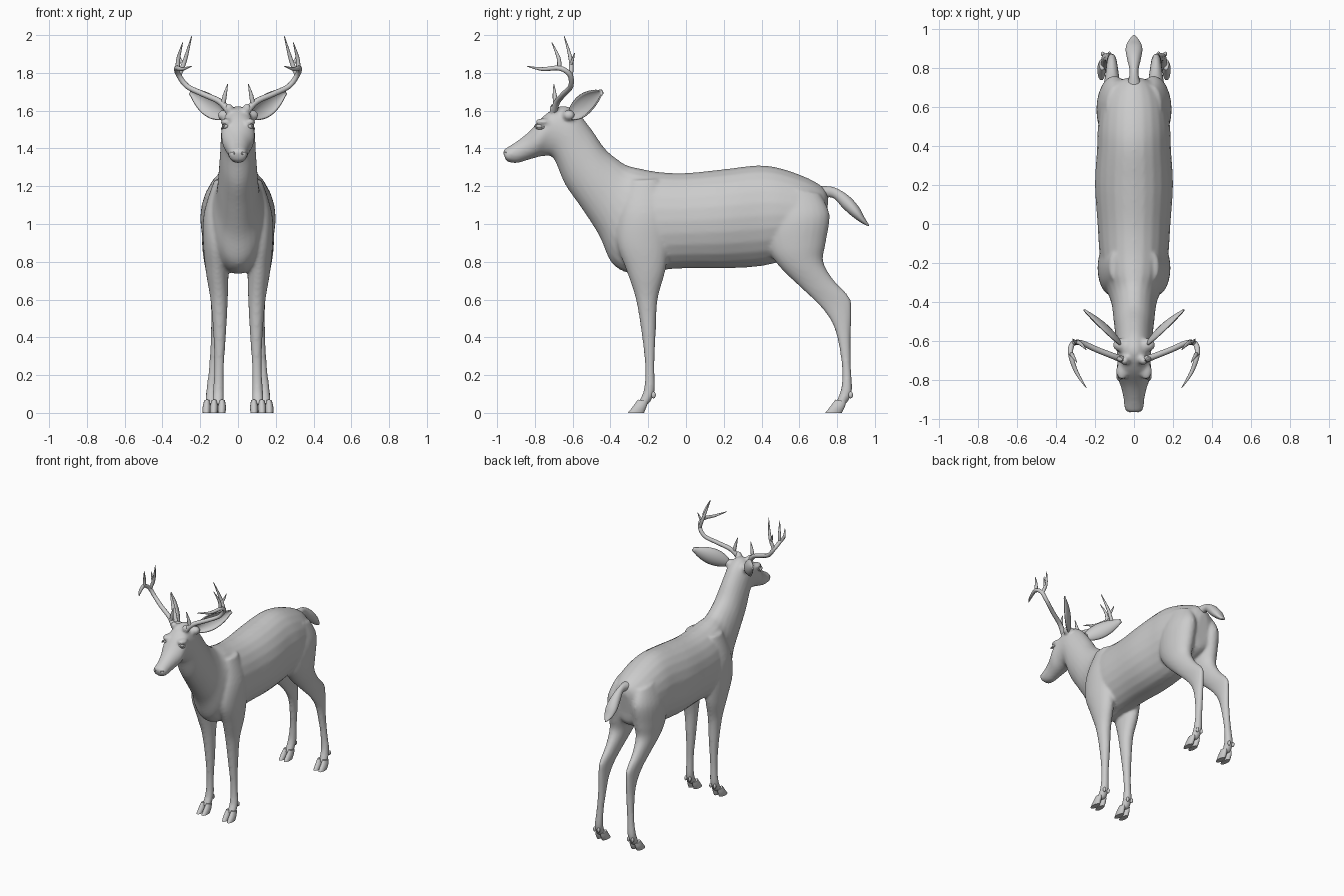
import bpy
import bmesh
import math
from mathutils import Vector, Matrix

if "Cube" in bpy.data.objects:
    bpy.data.objects.remove(bpy.data.objects["Cube"])

grey = bpy.data.materials.new("plain grey")
grey.use_nodes = True
tone = (0.6, 0.6, 0.6, 1)
grey.diffuse_color = tone
grey.node_tree.nodes["Principled BSDF"].inputs["Base Color"].default_value = tone


def interpolate(rows, steps):
    """Smooth a list of equal-length tuples through every entry."""
    result = []
    last = len(rows) - 1
    for i in range(last):
        before, start = rows[max(i - 1, 0)], rows[i]
        end, after = rows[i + 1], rows[min(i + 2, last)]
        for step in range(steps):
            t = step / steps
            result.append([
                b + t * ((c - a) / 2 + t * (a - 2.5 * b + 2 * c - d / 2
                                            + t * (1.5 * (b - c) + (d - a) / 2)))
                for a, b, c, d in zip(before, start, end, after)])
    result.append(list(rows[last]))
    return result


def loft(bm, sections, side=1, offset=0, steps=5, sides=24):
    """Skin oval sections: near y, near z, far y, far z, half width, centre x."""
    rings = []
    for near_y, near_z, far_y, far_z, width, centre in interpolate(sections, steps):
        ring = []
        for k in range(sides):
            angle = math.tau * k / sides
            blend = 0.5 + 0.5 * math.sin(angle)
            x = centre + offset + width * math.cos(angle)
            ring.append(bm.verts.new((side * x,
                                      near_y + (far_y - near_y) * blend,
                                      near_z + (far_z - near_z) * blend)))
        rings.append(ring)
    faces = [bm.faces.new(rings[0]), bm.faces.new(rings[-1])]
    for low, high in zip(rings, rings[1:]):
        for k in range(sides):
            n = (k + 1) % sides
            faces.append(bm.faces.new((low[k], low[n], high[n], high[k])))
    bmesh.ops.recalc_face_normals(bm, faces=faces)


def ball(bm, centre, size):
    matrix = Matrix.Translation(centre) @ Matrix.Diagonal((*size, 1))
    bmesh.ops.create_uvsphere(bm, u_segments=20, v_segments=12, radius=1, matrix=matrix)


def finish(name, bm):
    mesh = bpy.data.meshes.new(name)
    bm.to_mesh(mesh)
    bm.free()
    mesh.materials.append(grey)
    mesh.polygons.foreach_set("use_smooth", [True] * len(mesh.polygons))
    mesh.set_sharp_from_angle(angle=math.radians(50))
    obj = bpy.data.objects.new(name, mesh)
    bpy.context.collection.objects.link(obj)
    return obj


def tube(name, branches, side):
    """Tapering round branches through x, y, z, radius points."""
    curve = bpy.data.curves.new(name, "CURVE")
    curve.dimensions = "3D"
    curve.bevel_depth = 1
    curve.bevel_resolution = 3
    curve.use_fill_caps = True
    for branch in branches:
        path = interpolate(branch, 5)
        spline = curve.splines.new("POLY")
        spline.points.add(len(path) - 1)
        for point, (x, y, z, radius) in zip(spline.points, path):
            point.co = (side * x, y, z, 1)
            point.radius = radius
        spline.use_smooth = True
    curve.materials.append(grey)
    obj = bpy.data.objects.new(name, curve)
    bpy.context.collection.objects.link(obj)


# Trunk, neck and head in one run of sections, underside to topline
trunk = [
    (.73, .97, .755, 1.13, .04), (.71, .88, .73, 1.19, .11),
    (.62, .83, .64, 1.245, .165), (.5, .80, .5, 1.295, .185),
    (.38, .775, .38, 1.31, .19), (.2, .765, .2, 1.29, .2),
    (0, .765, 0, 1.27, .187), (-.15, .755, -.14, 1.275, .178),
    (-.28, .735, -.25, 1.295, .165), (-.39, .79, -.31, 1.31, .135),
    (-.46, .94, -.36, 1.34, .115), (-.55, 1.08, -.43, 1.4, .105),
    (-.64, 1.21, -.5, 1.5, .096), (-.7, 1.345, -.58, 1.595, .09),
    (-.75, 1.36, -.66, 1.625, .086), (-.8, 1.35, -.75, 1.575, .088),
    (-.85, 1.335, -.83, 1.49, .066), (-.9, 1.322, -.9, 1.435, .053),
    (-.945, 1.33, -.955, 1.4, .048), (-.957, 1.345, -.97, 1.385, .034)]

# Legs from shoulder or haunch down to the pastern, front edge to back edge
front_leg = [
    (-.29, 1.23, -.15, 1.24, .03, .095), (-.35, 1.06, -.09, 1.06, .068, .112),
    (-.365, .9, -.09, .9, .07, .115), (-.31, .74, -.11, .75, .06, .11),
    (-.265, .6, -.15, .6, .046, .1), (-.235, .42, -.16, .42, .034, .097),
    (-.217, .25, -.167, .25, .026, .1), (-.222, .13, -.165, .12, .029, .103),
    (-.245, .07, -.185, .065, .03, .105), (-.26, .045, -.205, .04, .028, .106)]
hind_leg = [
    (.47, 1.2, .71, 1.16, .05, .09), (.42, 1.02, .76, 1.05, .088, .1),
    (.43, .88, .74, .9, .085, .105), (.49, .78, .727, .8, .068, .11),
    (.6, .67, .785, .7, .045, .112), (.7, .575, .867, .61, .031, .113),
    (.765, .49, .877, .53, .027, .115), (.8, .4, .872, .4, .026, .118),
    (.825, .25, .873, .25, .025, .128), (.823, .14, .88, .12, .029, .138),
    (.8, .07, .86, .065, .03, .142), (.785, .045, .84, .04, .028, .144)]

bm = bmesh.new()
loft(bm, [row + (0,) for row in trunk])
for side in (1, -1):
    loft(bm, front_leg, side)
    loft(bm, hind_leg, side)
    ball(bm, (side * .062, -.755, 1.54), (.03, .045, .02))  # brow
    ball(bm, (side * .07, -.62, 1.575), (.04, .035, .03))   # ear root
    ball(bm, (side * .048, -.7, 1.61), (.024, .024, .03))   # antler root
body = finish("body", bm)
blend = body.modifiers.new("blend parts", "REMESH")
blend.mode = "VOXEL"
blend.voxel_size = 0.01
blend.use_smooth_shade = True
soften = body.modifiers.new("soften", "SMOOTH")
soften.factor = 0.5
soften.iterations = 6

# Tail
bm = bmesh.new()
loft(bm, [(.7, 1.13, .7, 1.2, .04, 0), (.775, 1.14, .78, 1.195, .022, 0),
          (.83, 1.085, .86, 1.15, .035, 0), (.88, 1.04, .915, 1.09, .043, 0),
          (.93, 1.005, .945, 1.035, .03, 0), (.966, .988, .97, .993, .005, 0)])
finish("tail", bm)

# Cloven hooves with a dewclaw behind each toe
hooves = {
    "front_hoof": ([(-.255, .07, -.2, .06, .015, .105),
                    (-.28, .035, -.21, .03, .021, .106),
                    (-.308, 0, -.222, 0, .02, .107)], -.172),
    "hind_hoof": ([(.79, .07, .848, .06, .015, .143),
                   (.765, .035, .84, .03, .021, .145),
                   (.737, 0, .825, 0, .02, .146)], .872)}

for side, label in ((1, "left"), (-1, "right")):
    for name, (sections, claw_y) in hooves.items():
        bm = bmesh.new()
        centre = sections[0][-1]
        for toe in (-.021, .021):
            loft(bm, sections, side, toe, sides=16)
            ball(bm, (side * (centre + toe * .8), claw_y, .095), (.01, .012, .018))
        finish(f"{label}_{name}", bm)

    # Cupped leaf-shaped ear, open forwards and outwards
    bm = bmesh.new()
    root = Vector((.075, -.615, 1.575))
    along = Vector((.18, .17, .125))
    across = (Vector((0, 0, 1)) - along.normalized() * along.normalized().z).normalized()
    facing = along.cross(across).normalized()
    rows, cols = 14, 10
    grid = []
    for i in range(rows + 1):
        t = i / rows
        width = .012 + .05 * math.sin(math.pi * min(t + .04, 1) ** .9) ** .8
        line = []
        for j in range(cols + 1):
            bend = (j / cols - .5) * 2.4
            point = (root + along * t + across * width * math.sin(bend)
                     + facing * width * .8 * (.5 - math.cos(bend)))
            line.append(bm.verts.new((side * point.x, point.y, point.z)))
        grid.append(line)
    for low, high in zip(grid, grid[1:]):
        for j in range(cols):
            bm.faces.new((low[j], low[j + 1], high[j + 1], high[j]))
    bmesh.ops.recalc_face_normals(bm, faces=bm.faces)
    ear = finish(f"{label}_ear", bm)
    shell = ear.modifiers.new("thickness", "SOLIDIFY")
    shell.thickness = 0.008
    shell.offset = 0

    # Antler: main beam, brow tine and three upper tines
    tube(f"{label}_antler", [
        [(.05, -.7, 1.6, .019), (.1, -.68, 1.65, .016), (.19, -.645, 1.69, .015),
         (.27, -.61, 1.73, .014), (.315, -.615, 1.79, .014),
         (.325, -.67, 1.825, .013), (.295, -.76, 1.82, .01), (.245, -.84, 1.835, .002)],
        [(.08, -.69, 1.63, .013), (.07, -.695, 1.68, .011), (.055, -.7, 1.74, .002)],
        [(.312, -.61, 1.785, .012), (.28, -.61, 1.87, .011), (.245, -.645, 1.995, .002)],
        [(.32, -.67, 1.82, .012), (.315, -.675, 1.88, .01), (.293, -.71, 1.96, .002)],
        [(.29, -.61, 1.84, .009), (.305, -.6, 1.87, .007), (.315, -.59, 1.905, .002)]], side)

    # Eye with lid fold, and nostril rim
    bm = bmesh.new()
    ball(bm, (side * .066, -.775, 1.517), (.018, .02, .014))
    finish(f"{label}_eye", bm)
    ring = [(math.cos(a * math.tau / 12), math.sin(a * math.tau / 12)) for a in range(13)]
    tube(f"{label}_eyelid", [[(.077 - .01 * v, -.775 + .024 * u, 1.518 + .014 * v, .004)
                              for u, v in ring]], side)
    tube(f"{label}_nostril", [[(.03 + .01 * u, -.958 + .006 * u, 1.375 + .007 * v, .003)
                               for u, v in ring]], side)
